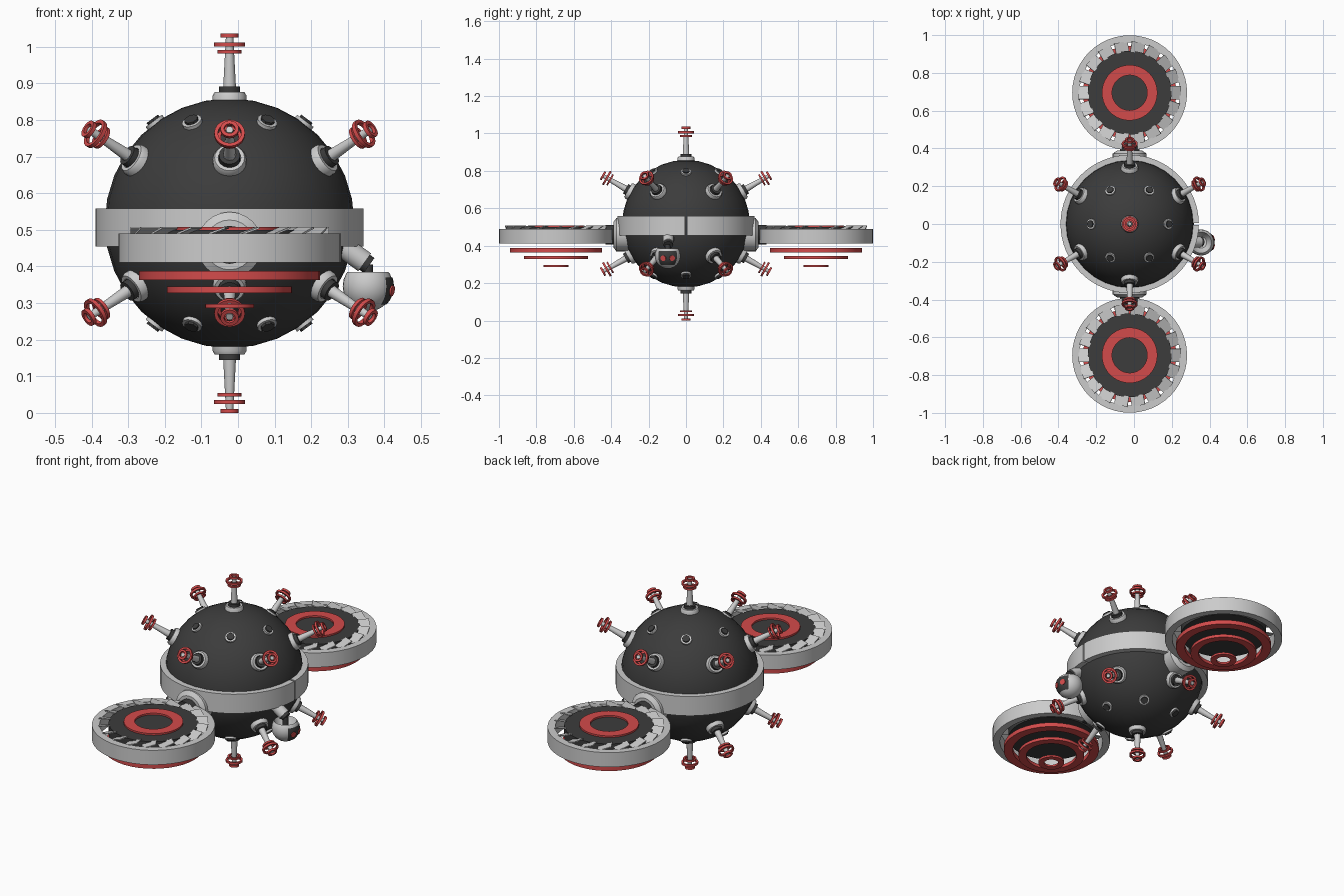
import bpy, bmesh
from math import radians, cos, sin, pi
from mathutils import Matrix, Vector

if "Cube" in bpy.data.objects:
    bpy.data.objects.remove(bpy.data.objects["Cube"])

C = Vector((-0.023, 0, 0.518))  # body centre


def material(name, col):
    m = bpy.data.materials.new(name)
    m.diffuse_color = (*col, 1)
    m.use_nodes = True
    m.node_tree.nodes["Principled BSDF"].inputs["Base Color"].default_value = m.diffuse_color
    return m


DARK = material("dark", (0.045, 0.045, 0.045))
RED = material("red", (0.65, 0.07, 0.07))


def finish(name, bm, mat=None):
    bmesh.ops.remove_doubles(bm, verts=bm.verts, dist=1e-5)
    bmesh.ops.recalc_face_normals(bm, faces=bm.faces)
    me = bpy.data.meshes.new(name)
    bm.to_mesh(me)
    bm.free()
    for p in me.polygons:
        p.use_smooth = True
    me.set_sharp_from_angle(angle=radians(35))
    if mat:
        me.materials.append(mat)
    return me


def place(name, me, mw=Matrix()):
    o = bpy.data.objects.new(name, me)
    bpy.context.collection.objects.link(o)
    o.matrix_world = mw
    return o


def lathe(name, prof, segs=24, mat=None, gap=0.0):
    """Revolve a closed (r, z) profile about z; gap leaves a slot at +x."""
    bm = bmesh.new()
    n = segs + 1 if gap else segs
    rows = []
    for i in range(n):
        a = gap / 2 + (2 * pi - gap) * i / segs
        rows.append([bm.verts.new((r * cos(a), r * sin(a), z)) for r, z in prof])
    for i in range(segs):
        a, b = rows[i], rows[(i + 1) % n]
        for j in range(len(prof)):
            k = (j + 1) % len(prof)
            if prof[j][0] == 0 and prof[k][0] == 0:
                continue
            bm.faces.new((a[j], b[j], b[k], a[k]))
    if gap:
        bm.faces.new(rows[0])
        bm.faces.new(rows[-1])
    bmesh.ops.dissolve_degenerate(bm, edges=bm.edges, dist=1e-6)
    return finish(name, bm, mat)


def band(ri, ro, z0, z1):
    return [(ri, z0), (ro, z0), (ro, z1), (ri, z1)]


def outward(az, el):
    """Matrix at body centre whose z axis points along azimuth and elevation."""
    d = Vector((cos(az) * cos(el), sin(az) * cos(el), sin(el)))
    return Matrix.Translation(C) @ d.to_track_quat('Z', 'Y').to_matrix().to_4x4()


# Spherical body and equatorial belt
bm = bmesh.new()
bmesh.ops.create_uvsphere(bm, u_segments=32, v_segments=16, radius=0.341)
place("body_sphere", finish("body_sphere", bm, DARK), Matrix.Translation(C))
place("belt", lathe("belt", band(0.335, 0.366, -0.064, 0.041), 64, gap=0.025),
      Matrix.Translation(C))

# Antennas: poles plus two rows of six
antenna = [
    ("antenna_collar", lathe("antenna_collar", [(0.031, 0.32), (0.046, 0.32), (0.046, 0.349),
                                                (0.041, 0.358), (0.031, 0.358)], 20)),
    ("antenna_socket", lathe("antenna_socket", band(0, 0.029, 0.32, 0.373), 16, DARK)),
    ("antenna_shaft", lathe("antenna_shaft", [(0, 0.36), (0.018, 0.36), (0.010, 0.512), (0, 0.512)], 12)),
    ("antenna_ring_low", lathe("antenna_ring_low", band(0.024, 0.033, 0.464, 0.473), 20, RED)),
    ("antenna_ring_mid", lathe("antenna_ring_mid", band(0.032, 0.042, 0.483, 0.494), 20, RED)),
    ("antenna_ring_top", lathe("antenna_ring_top", band(0.015, 0.025, 0.507, 0.518), 20, RED)),
]
spots = [(0, pi / 2), (0, -pi / 2)]
spots += [(radians(30 + 60 * i), radians(e)) for i in range(6) for e in (30, -30)]
for az, el in spots:
    for name, me in antenna:
        place(name, me, outward(az, el))

# Studs nearer the poles
washer = lathe("stud_washer", band(0.019, 0.028, 0.32, 0.348), 16)
plug = lathe("stud_plug", band(0, 0.0195, 0.32, 0.355), 8, DARK)
for i in range(6):
    for e in (53.5, -53.5):
        mw = outward(radians(60 * i), radians(e))
        place("stud_washer", washer, mw)
        place("stud_plug", plug, mw)

# Side rotors: rim, plate, top ring, vanes and hanging rings (local z = world z)
bm = bmesh.new()
N = 18
for i in range(N):
    mw = (Matrix.Rotation(2 * pi * i / N, 4, 'Z') @ Matrix.Translation((0.243, 0, 0.493))
          @ Matrix.Rotation(radians(20), 4, 'X') @ Matrix.Diagonal((0.056, 0.075, 0.005, 1)))
    bmesh.ops.create_cube(bm, size=1, matrix=mw)
rotor = [
    ("rotor_rim", lathe("rotor_rim", band(0.266, 0.304, 0.411, 0.490), 48)),
    ("rotor_plate", lathe("rotor_plate", band(0, 0.222, 0.435, 0.499), 40, DARK)),
    ("rotor_top_ring", lathe("rotor_top_ring", band(0.093, 0.147, 0.49, 0.508), 40, RED)),
    ("rotor_vanes", finish("rotor_vanes", bm)),
    ("rotor_ring_large", lathe("rotor_ring_large", band(0.200, 0.247, 0.363, 0.387), 40, RED)),
    ("rotor_ring_middle", lathe("rotor_ring_middle", band(0.130, 0.171, 0.328, 0.345), 40, RED)),
    ("rotor_ring_small", lathe("rotor_ring_small", band(0.037, 0.067, 0.286, 0.297), 32, RED)),
]
hub = lathe("rotor_hub", [(0, 0.30), (0.09, 0.30), (0.09, 0.372), (0.068, 0.388), (0, 0.388)], 24)
neck = lathe("rotor_neck", band(0, 0.052, 0.38, 0.43), 20, DARK)
for s in (-1, 1):
    for name, me in rotor:
        place(name, me, Matrix.Translation((C.x, s * 0.695, 0)))
    mw = Matrix.Translation((C.x, 0, 0.459)) @ Matrix.Rotation(-s * pi / 2, 4, 'X')
    place("rotor_hub", hub, mw)
    place("rotor_neck", neck, mw)

# Sensor pod: hollow bowl, arm, dark face with two red lenses
P = Vector((0.355, -0.098, 0.346))
R = 0.069
prof = [(0, -R)] + [(R * cos(a), R * sin(a)) for a in [radians(-75 + 15 * i) for i in range(8)]]
prof += [(0.056, 0.039), (0.045, 0.01), (0.03, -0.01), (0, -0.015)]
place("pod_bowl", lathe("pod_bowl", prof, 28), Matrix.Translation(P))

bm = bmesh.new()  # face patch follows the bowl
U, V = 8, 6
grid = [[bm.verts.new(P + 1.03 * R * Vector((cos(e) * cos(a), cos(e) * sin(a), sin(e))))
         for a in [radians(-45 + 90 * u / U) for u in range(U + 1)]]
        for e in [radians(-45 + 65 * v / V) for v in range(V + 1)]]
for v in range(V):
    for u in range(U):
        bm.faces.new((grid[v][u], grid[v][u + 1], grid[v + 1][u + 1], grid[v + 1][u]))
place("pod_face", finish("pod_face", bm, DARK))

lens = lathe("pod_lens", band(0, 0.015, 0.06, 0.0735), 16, RED)
for a in (-20, 20):
    d = Vector((cos(radians(a)), sin(radians(a)), -0.18))
    place("pod_lens", lens, Matrix.Translation(P) @ d.to_track_quat('Z', 'Y').to_matrix().to_4x4())

A = Vector((0.285, -0.095, 0.455))
mw = Matrix.Translation(A) @ Vector((0.07, 0, -0.05)).to_track_quat('Z', 'Y').to_matrix().to_4x4()
place("pod_arm", lathe("pod_arm", band(0, 0.03, -0.02, 0.075), 16), mw)
place("pod_joint", lathe("pod_joint", band(0, 0.025, 0.07, 0.09), 16, DARK), mw)
place("pod_stem", lathe("pod_stem", band(0, 0.014, -0.02, 0.06), 12, DARK), Matrix.Translation(P))
